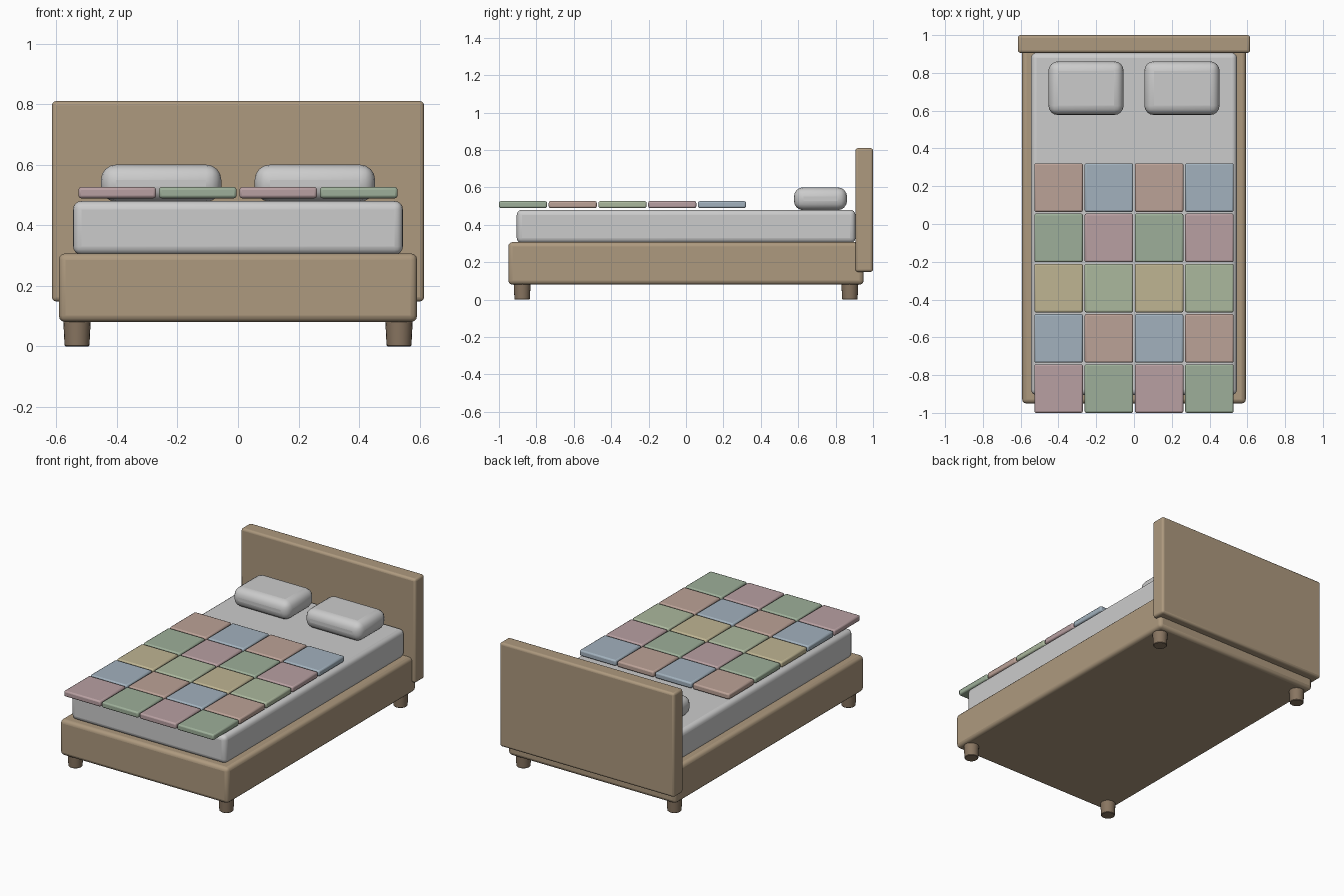
import bpy
import math

if "Cube" in bpy.data.objects:
    bpy.data.objects.remove(bpy.data.objects["Cube"])


def material(name, rgb):
    m = bpy.data.materials.new(name)
    m.diffuse_color = (*rgb, 1)
    m.use_nodes = True
    m.node_tree.nodes["Principled BSDF"].inputs["Base Color"].default_value = m.diffuse_color
    return m


def finish(ob, name, mat, bevel, segments):
    ob.name = name
    if mat:
        ob.data.materials.append(mat)
    mod = ob.modifiers.new("Bevel", 'BEVEL')
    mod.width = bevel
    mod.segments = segments
    mod.limit_method = 'ANGLE'
    bpy.ops.object.shade_smooth_by_angle(angle=math.radians(35))
    return ob


def box(name, x, y, z, mat=None, bevel=0.02, segments=3):
    """Rounded box from (min, max) ranges."""
    bpy.ops.mesh.primitive_cube_add(size=1)
    ob = bpy.context.object
    ob.location = [(a + b) / 2 for a, b in (x, y, z)]
    ob.scale = [b - a for a, b in (x, y, z)]
    bpy.ops.object.transform_apply(location=False, rotation=False, scale=True)
    return finish(ob, name, mat, bevel, segments)


wood = material("wood", (0.42, 0.32, 0.21))
dark_wood = material("dark wood", (0.25, 0.18, 0.12))
cloth = {
    "salmon": material("salmon cloth", (0.50, 0.36, 0.31)),
    "blue": material("blue cloth", (0.36, 0.44, 0.51)),
    "green": material("green cloth", (0.34, 0.43, 0.32)),
    "pink": material("pink cloth", (0.48, 0.35, 0.36)),
    "yellow": material("yellow cloth", (0.52, 0.46, 0.29)),
    "sage": material("sage cloth", (0.41, 0.48, 0.34)),
}

# Bed base and headboard
box("bed_frame", (-0.592, 0.592), (-0.95, 0.95), (0.08, 0.307), wood, 0.022)
box("headboard", (-0.615, 0.615), (0.906, 1.0), (0.148, 0.81), wood, 0.014)

# Mattress
box("mattress", (-0.545, 0.545), (-0.905, 0.906), (0.302, 0.48), None, 0.028, 4)

# Tapered round legs
for sx, side in ((-1, "left"), (1, "right")):
    for sy, end in ((-1, "front"), (1, "back")):
        bpy.ops.mesh.primitive_cone_add(vertices=20, radius1=0.041, radius2=0.046,
                                        depth=0.1, location=(sx * 0.532, sy * 0.876, 0.05))
        finish(bpy.context.object, f"{end}_{side}_leg", dark_wood, 0.003, 1)

# Pillows
for sx, side in ((-1, "left"), (1, "right")):
    x = sorted((sx * 0.055, sx * 0.453))
    box(f"{side}_pillow", x, (0.577, 0.861), (0.478, 0.6), None, 0.05, 4)

# Patchwork quilt: each row alternates two cloths, head to foot
rows = [("salmon", "blue"), ("green", "pink"), ("yellow", "sage"),
        ("blue", "salmon"), ("pink", "green")]
pitch, half = 0.266, 0.1285
for r, pair in enumerate(rows):
    for c in range(4):
        cx = (c - 1.5) * pitch
        cy = 0.1925 - r * pitch
        box(f"quilt_patch_{r + 1}_{c + 1}", (cx - half, cx + half), (cy - half, cy + half),
            (0.489, 0.526), cloth[pair[c % 2]], 0.009, 2)
